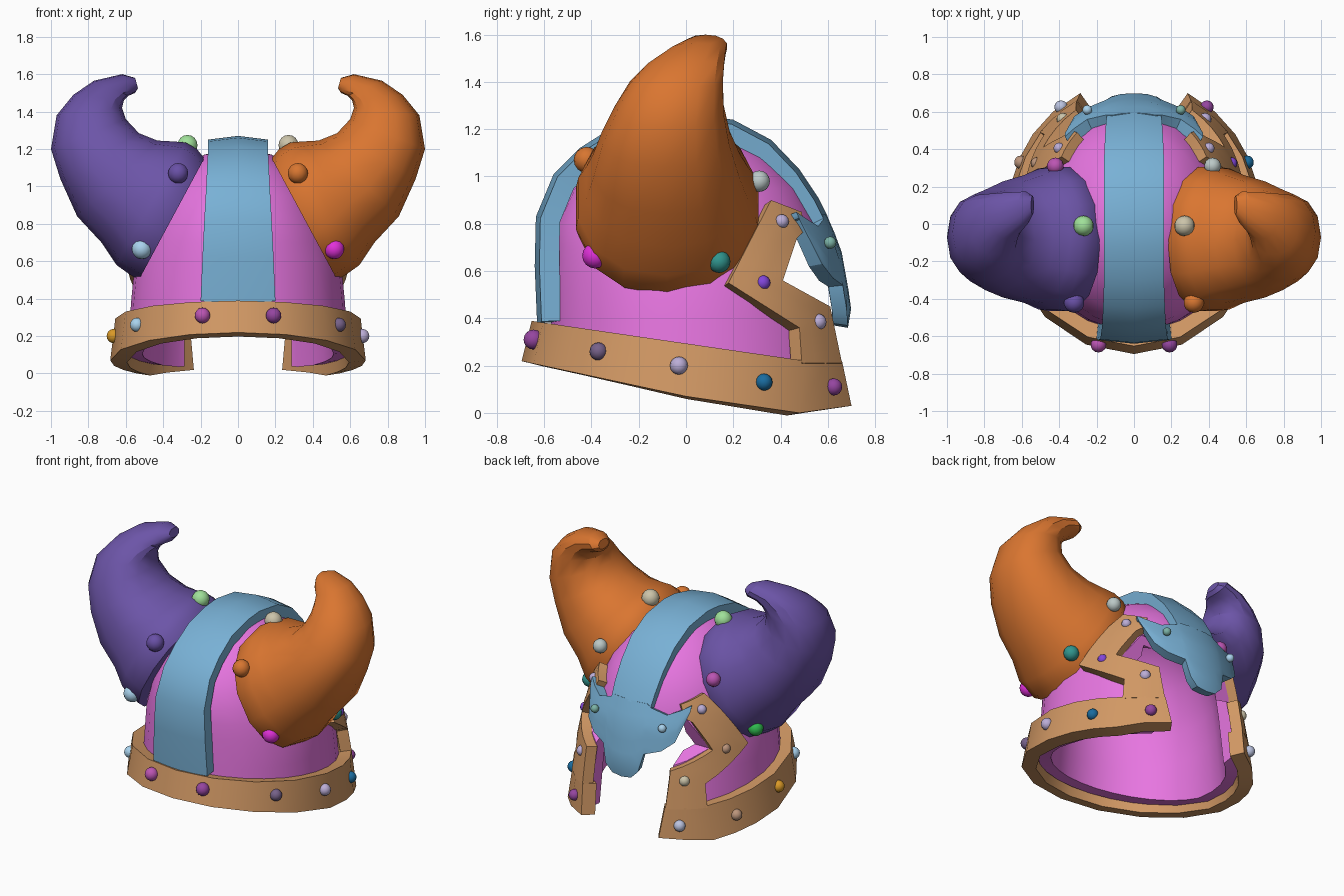
import bpy, bmesh, math
from mathutils import Vector

if "Cube" in bpy.data.objects:
    bpy.data.objects.remove(bpy.data.objects["Cube"])


def mat(name, rgb):
    m = bpy.data.materials.new(name)
    m.diffuse_color = (*rgb, 1)
    m.use_nodes = True
    m.node_tree.nodes["Principled BSDF"].inputs["Base Color"].default_value = m.diffuse_color
    return m


PINK = mat("pink", (.80, .18, .75))
BLUE = mat("blue", (.19, .44, .67))
TAN = mat("tan", (.65, .32, .13))
PURPLE = mat("purple", (.15, .09, .39))
ORANGE = mat("orange", (.70, .18, .03))


def interp(table, t):
    # linear lookup in rows of (t, values...)
    if t <= table[0][0]:
        return table[0][1:]
    for a, b in zip(table, table[1:]):
        if t <= b[0]:
            f = (t - a[0]) / (b[0] - a[0])
            return [p + (q - p) * f for p, q in zip(a[1:], b[1:])]
    return table[-1][1:]


def finish(ob, smooth=30):
    # apply modifiers, then shade with sharp edges kept
    for o in bpy.context.selected_objects:
        o.select_set(False)
    bpy.context.view_layer.objects.active = ob
    ob.select_set(True)
    for m in list(ob.modifiers):
        bpy.ops.object.modifier_apply(modifier=m.name)
    bpy.ops.object.shade_smooth_by_angle(angle=math.radians(smooth))


def grid(name, rows, material, thick=0, closed=False, caps=(), mirror=False, smooth=30):
    # skin rows of points, facing away from the helmet centre
    bm = bmesh.new()
    vs = [[bm.verts.new(p) for p in r] for r in rows]
    n = len(rows[0])
    for r, s in zip(vs, vs[1:]):
        for i in range(n if closed else n - 1):
            j = (i + 1) % n
            bm.faces.new((r[i], r[j], s[j], s[i]))
    for c in caps:
        bm.faces.new(vs[c])
    bmesh.ops.remove_doubles(bm, verts=bm.verts, dist=1e-4)
    bm.normal_update()
    if thick:
        mid = Vector((0, 0, .45))
        if sum(f.normal.dot(f.calc_center_median() - mid) for f in bm.faces) < 0:
            bmesh.ops.reverse_faces(bm, faces=bm.faces)
    else:
        bmesh.ops.recalc_face_normals(bm, faces=bm.faces)
    me = bpy.data.meshes.new(name)
    bm.to_mesh(me)
    bm.free()
    me.materials.append(material)
    ob = bpy.data.objects.new(name, me)
    bpy.context.collection.objects.link(ob)
    if mirror:
        ob.modifiers.new("mirror", 'MIRROR')
    if thick:
        s = ob.modifiers.new("thickness", 'SOLIDIFY')
        s.thickness, s.offset = thick, -1
    finish(ob, smooth)
    return ob


def subtract(ob, cutter):
    cutter.hide_render = True
    cut = ob.modifiers.new("cut", 'BOOLEAN')
    cut.operation, cut.object, cut.solver = 'DIFFERENCE', cutter, 'EXACT'
    finish(ob)


# z, half width, front depth, back depth of the dome and of the frame around it
DOME = [(0, .60, .60, .70), (.4, .57, .57, .645), (.6, .55, .57, .61), (.8, .49, .55, .565),
        (.95, .42, .48, .485), (1.08, .31, .36, .36), (1.17, .18, .2, .2), (1.2, .04, .04, .04)]
FRAME = [(0, .69, .73, .775), (.2, .67, .70, .745), (.4, .64, .65, .71),
         (.6, .60, .63, .675), (.8, .54, .61, .625), (.9, .49, .59, .59)]
BOTTOM = [(-.7, .22), (0, .07), (.48, 0), (.7, .03)]

# Dome shell with a sloping lower edge
N = 28
rows = []
for z0 in (None, .4, .6, .7, .8, .88, .95, 1.02, 1.08, 1.13, 1.17, 1.2):
    row = []
    for i in range(N):
        t = 2 * math.pi * i / N
        z = z0
        if z is None:
            z = interp(BOTTOM, .65 * math.cos(t))[0] + .04
        a, bf, bb = interp(DOME, z)
        c = math.cos(t)
        row.append((a * math.sin(t), c * (bb if c > 0 else bf), z))
    rows.append(row)
shell = grid("dome_shell", rows, PINK, .08, closed=True, caps=(-1,))
core = grid("core_cutter", [[(x * .93, y * .93, .3 + (z - .3) * .93) for x, y, z in r] for r in rows],
            PINK, closed=True, caps=(0, -1))

# Face opening, cut with a side prism and a slot between the cheeks
opening = [(.57, -.3), (.60, .22), (.57, .44), (.38, .55), (.45, .74), (.55, .71), (.95, .70), (.95, -.3)]
slot = [(.3, -.31), (.3, .69), (.96, .69), (.96, -.31)]
for outline, w in ((opening, 1), (slot, .285)):
    cutter = grid("opening_cutter", [[(x, y, z) for y, z in outline] for x in (-w, w)],
                  PINK, closed=True, caps=(0, -1))
    subtract(shell, cutter)
    bpy.data.objects.remove(cutter)


def on_frame(y, z):
    a, bf, bb = interp(FRAME, z)
    return (a * math.sqrt(max(0, 1 - (y / (bb if y > 0 else bf)) ** 2)), y, z)


# Brim: wraps from the front centre to the face opening
low, high = [], []
for i in range(5):
    c = math.cos(math.pi / 2 * i / 4)
    y, u = -.7 * c, -.65 * c
    for _ in range(6):
        y = -interp(FRAME, interp(BOTTOM, y)[0])[1] * c
        u = -interp(FRAME, .39 - .146 * (u + .66))[1] * c
    low.append(on_frame(y, interp(BOTTOM, y)[0]))
    high.append(on_frame(u, .39 - .146 * (u + .66)))
low[0], high[0] = (0, *low[0][1:]), (0, *high[0][1:])
for y, u in ((.2, .2), (.35, .36), (.48, .5), (.6, .59), (.7, .66)):
    low.append(on_frame(y, interp(BOTTOM, y)[0]))
    high.append(on_frame(u, max(.22, .39 - .146 * (u + .66))))
grid("brim", [low, high], TAN, .09, mirror=True)

# Angular cheek and eye frame
left = [(.49, .21), (.48, .36), (.18, .55), (.36, .90), (.49, .85)]
right = [(.66, .21), (.61, .45), (.41, .56), (.47, .74), (.50, .77)]
rows = []
for k in range(4):
    for s in range(4 if k < 3 else 5):
        f = s / 4
        p = Vector(left[k]).lerp(Vector(left[k + 1]), f)
        q = Vector(right[k]).lerp(Vector(right[k + 1]), f)
        rows.append([on_frame(*p.lerp(q, j / 3)) for j in range(4)])
grid("eye_frame", rows, TAN, .07, mirror=True)

# Crest strip over the top: y, z, half width
crest = [(-.63, .38, .20), (-.64, .62, .19), (-.635, .83, .18), (-.56, 1.01, .17), (-.45, 1.12, .165),
         (-.3, 1.215, .16), (-.12, 1.26, .16), (0, 1.27, .16), (.2, 1.24, .16), (.36, 1.155, .16),
         (.48, 1.03, .155), (.56, .91, .15), (.60, .83, .145)]
rows = []
for y, z, w in crest:
    d = Vector((0, y, z - .6)).normalized() * .02
    rows.append([(-w, y - d.y, z - d.z), (0, y, z), (w, y - d.y, z - d.z)])
grid("crest_strip", rows, BLUE, .085)

# Brow and nose guard, as columns: x, top z, bottom z
RIDGE = [(.36, .685), (.45, .70), (.7, .655), (.85, .59), (.92, .55), (1.0, .50)]
half = [(0, .84, .36), (.07, .84, .37), (.12, .84, .42), (.15, .82, .54), (.25, .79, .57),
        (.32, .82, .63), (.37, .85, .81)]
rows = []
for x, t, b in [(-x, t, b) for x, t, b in half[:0:-1]] + half:
    zs = [b + (t - b) * i / 6 for i in range(7)]
    rows.append([(x, interp(RIDGE, z)[0] - .9 * x * x, z) for z in zs])
grid("nose_guard", rows, BLUE, .065)

# Horns: inner x, z and outer x, z of each section, then its y range
horn = [(.18, 1.15, .53, .50, -.46, .30), (.22, 1.20, .58, .53, -.475, .315), (.28, 1.235, .65, .58, -.465, .305),
        (.34, 1.24, .73, .70, -.43, .27), (.43, 1.245, .86, .84, -.40, .235),
        (.53, 1.285, .95, 1.04, -.36, .19), (.60, 1.36, 1.0, 1.2, -.305, .165),
        (.62, 1.42, .97, 1.38, -.24, .16), (.61, 1.46, .88, 1.49, -.165, .165),
        (.585, 1.485, .77, 1.565, -.08, .17), (.55, 1.50, .62, 1.60, -.01, .175), (.535, 1.525, .55, 1.58, .05, .15)]


def soft(v):
    # slightly squarer than a circle
    return math.copysign(abs(v) ** .9, v)


for name, side, m in (("horn_right", 1, ORANGE), ("horn_left", -1, PURPLE)):
    rows = []
    for xi, zi, xo, zo, y0, y1 in horn:
        row = []
        for i in range(14):
            t = 2 * math.pi * i / 14
            f = .5 + .5 * soft(math.cos(t))
            row.append((side * (xi + (xo - xi) * f),
                        (y0 + y1) / 2 + (y1 - y0) / 2 * soft(math.sin(t)), zi + (zo - zi) * f))
        rows.append(row)
    # the horn foot is trimmed so it stays out of the hollow inside
    subtract(grid(name, rows, m, closed=True, caps=(0, -1)), core)
bpy.data.objects.remove(core)

# Rivets: position, radius, right and left colour
C = {k: mat("rivet_" + k, v) for k, v in dict(
    orange=(.68, .18, .03), magenta=(.75, .03, .7), cream=(.6, .55, .4), mist=(.5, .58, .57), teal=(.03, .3, .27),
    plum=(.3, .06, .35), mauve=(.18, .12, .25), lilac=(.5, .42, .68), navy=(.01, .15, .35), violet=(.22, .06, .7),
    sky=(.4, .65, .85), green=(.03, .5, .08), mint=(.35, .75, .32), purple=(.14, .08, .38), tan=(.5, .3, .2),
    amber=(.7, .32, .02), sage=(.2, .45, .38), pink=(.5, .09, .45), steel=(.5, .55, .75)).items()}
rivets = [(.32, -.42, 1.07, .055, "orange", "purple"), (.515, -.385, .665, .054, "magenta", "sky"),
          (.27, -.01, 1.22, .055, "cream", "mint"), (.42, .31, .98, .045, "mist", "pink"),
          (.615, .14, .64, .048, "teal", "green"), (.19, -.645, .31, .042, "plum", "pink"),
          (.54, -.37, .26, .038, "mauve", "sky"), (.665, -.03, .2, .038, "lilac", "amber"),
          (.605, .33, .13, .036, "navy", "tan"), (.39, .625, .11, .036, "plum", "steel"),
          (.38, .56, .385, .034, "lilac", "cream"), (.52, .325, .55, .032, "violet", "tan"),
          (.40, .405, .81, .03, "lilac", "lilac"), (.25, .61, .72, .026, "sage", "sky")]
for i, (x, y, z, r, *cols) in enumerate(rivets):
    for side, col in zip((1, -1), cols):
        bpy.ops.mesh.primitive_uv_sphere_add(segments=14, ring_count=8, radius=r, location=(side * x, y, z))
        ob = bpy.context.object
        ob.name = f"rivet_{i}_{'right' if side > 0 else 'left'}"
        ob.data.materials.append(C[col])
        bpy.ops.object.shade_smooth()
